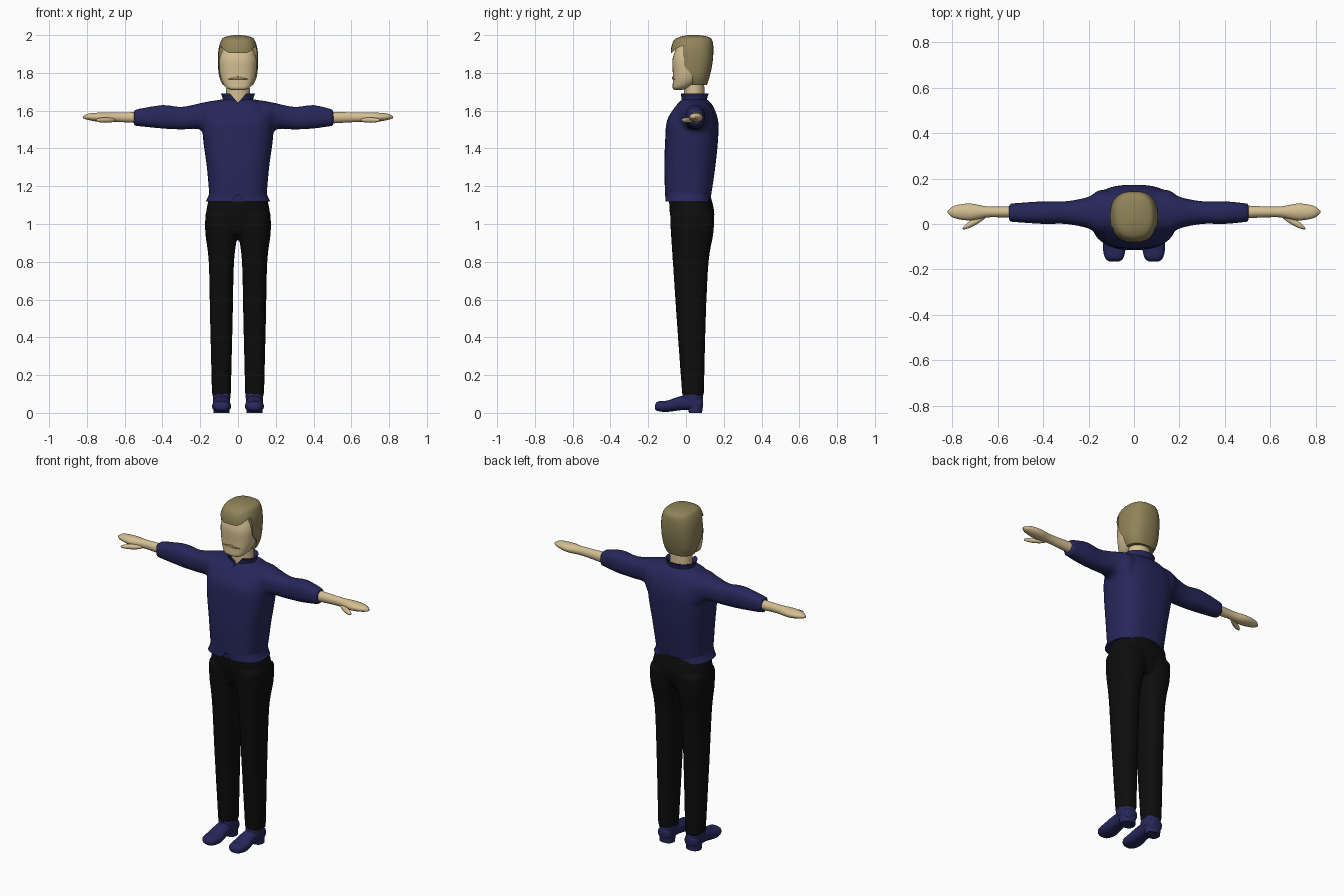
import bpy, bmesh
from math import cos, sin, tau

cube = bpy.data.objects.get("Cube")
if cube:
    bpy.data.objects.remove(cube, do_unlink=True)


def material(name, red, green, blue):
    mat = bpy.data.materials.new(name)
    mat.use_nodes = True
    colour = (red, green, blue, 1)
    mat.diffuse_color = colour
    mat.node_tree.nodes["Principled BSDF"].inputs["Base Color"].default_value = colour
    return mat


NAVY = material("navy cloth", .02, .02, .105)
BLACK = material("black cloth", .004, .004, .004)
SKIN = material("skin", .66, .52, .29)
HAIR = material("dark blond hair", .28, .23, .1)
LIPS = material("lips", .36, .25, .11)
SIDES = {"left": 1, "right": -1}


def spline(before, start, end, after, t):
    """Smooth curve from start to end, with the slope taken from the neighbours."""
    values = []
    for a, b, c, d in zip(before, start, end, after):
        slope_in, slope_out = (c - a) / 2, (d - b) / 2
        ease = t * t * (3 - 2 * t)
        values.append(b + (c - b) * ease + slope_in * t * (1 - t) ** 2
                      - slope_out * t * t * (1 - t))
    return values


def signed_pow(value, exponent):
    return abs(value) ** exponent * (1 if value >= 0 else -1)


def loft(bm, axis, rings, middle=0, side=1, power=2.4, steps=4, count=32):
    """Skin rounded rings (position, half width, low, high) placed along an axis.

    The width is centred on middle; side mirrors the part in x."""
    last = len(rings) - 1
    sections = []
    for i in range(last):
        around = [rings[max(0, min(last, i + k))] for k in (-1, 0, 1, 2)]
        sections += [spline(*around, step / steps) for step in range(steps)]
    sections.append(rings[-1])
    loops = []
    for place, half, low, high in sections:
        loop = []
        for k in range(count):
            angle = tau * k / count
            u = middle + half * signed_pow(cos(angle), 2 / power)
            v = (low + high) / 2 + (high - low) / 2 * signed_pow(sin(angle), 2 / power)
            x, y, z = {"x": (place, u, v), "y": (u, place, v), "z": (u, v, place)}[axis]
            loop.append(bm.verts.new((x * side, y, z)))
        loops.append(loop)
    for lower, upper in zip(loops, loops[1:]):
        for k in range(count):
            bm.faces.new((lower[k - 1], lower[k], upper[k], upper[k - 1]))
    bm.faces.new(loops[0])
    bm.faces.new(loops[-1])


def smooth(ob):
    bpy.ops.object.select_all(action="DESELECT")
    ob.select_set(True)
    bpy.context.view_layer.objects.active = ob
    bpy.ops.object.shade_smooth_by_angle(angle=.8)


def finish(name, bm, mat):
    bmesh.ops.recalc_face_normals(bm, faces=bm.faces)
    mesh = bpy.data.meshes.new(name)
    bm.to_mesh(mesh)
    bm.free()
    mesh.materials.append(mat)
    ob = bpy.data.objects.new(name, mesh)
    bpy.context.collection.objects.link(ob)
    smooth(ob)
    return ob


def part(name, mat, axis, rings, **options):
    bm = bmesh.new()
    loft(bm, axis, rings, **options)
    return finish(name, bm, mat)


def apply(ob, kind, **settings):
    mod = ob.modifiers.new(kind.title(), kind)
    for key, value in settings.items():
        setattr(mod, key, value)
    bpy.context.view_layer.objects.active = ob
    bpy.ops.object.modifier_apply(modifier=mod.name)


def blend(ob):
    """Fuse overlapping volumes into one soft surface."""
    apply(ob, "REMESH", mode="VOXEL", voxel_size=.01)
    apply(ob, "SMOOTH", factor=.5, iterations=5)
    smooth(ob)


def cut(ob, axis, outline, start, end):
    """Cut away a prism: an outline in (y, z) run along x, or in (x, z) run along y."""
    bm = bmesh.new()
    near, far = [[bm.verts.new((d, u, v) if axis == "x" else (u, d, v)) for u, v in outline]
                 for d in (start, end)]
    for k in range(len(outline)):
        bm.faces.new((near[k - 1], near[k], far[k], far[k - 1]))
    bm.faces.new(near)
    bm.faces.new(far)
    cutter = finish("cutter", bm, ob.data.materials[0])
    cutter.hide_render = True
    apply(ob, "BOOLEAN", operation="DIFFERENCE", object=cutter, solver="EXACT")
    bpy.data.objects.remove(cutter, do_unlink=True)
    smooth(ob)


# Shirt: torso and both sleeves fused, the right sleeve a little longer
bm = bmesh.new()
loft(bm, "z", [(1.13, .15, -.11, .13), (1.3, .165, -.115, .155), (1.45, .185, -.11, .17),
               (1.55, .185, -.1, .17), (1.63, .14, -.05, .14), (1.66, .09, -.02, .11)],
     power=2.7)
for name, side in SIDES.items():
    cuff = .505 if name == "left" else .55
    loft(bm, "x", [(.08, .09, 1.44, 1.66), (.15, .1, 1.44, 1.65), (.2, .07, 1.5, 1.64),
                   (.3, .05, 1.5, 1.62), (.4, .05, 1.505, 1.63), (cuff, .04, 1.52, 1.605)],
         middle=.05, side=side)
shirt = finish("shirt", bm, NAVY)
blend(shirt)

# Flared hem with a notch at the front
hem = part("shirt_hem", NAVY, "z", [(1.12, .17, -.11, .13), (1.14, .16, -.11, .13),
                                    (1.17, .15, -.11, .13)], power=2.7)
for ob in (shirt, hem):
    cut(ob, "y", [(-.05, 1.1), (.05, 1.1), (0, 1.16)], -.3, -.09)

# Collar, rolled outward and open at the front
collar = part("collar", NAVY, "z", [(1.63, .09, -.03, .115), (1.66, .08, -.025, .11),
                                    (1.69, .09, -.035, .12), (1.68, .08, -.02, .11),
                                    (1.64, .065, -.01, .1)], power=2, steps=2)
for ob in (collar, shirt):
    cut(ob, "y", [(0, 1.64), (.05, 1.7), (-.05, 1.7)], -.2, .01)

# Trousers: pelvis and both legs fused
bm = bmesh.new()
loft(bm, "z", [(.95, .15, -.06, .12), (1.05, .17, -.085, .15), (1.15, .15, -.09, .13)])
for side in SIDES.values():
    loft(bm, "z", [(.09, .05, -.02, .095), (.5, .06, -.05, .105), (.8, .067, -.07, .12),
                   (.95, .085, -.08, .145), (1.05, .085, -.085, .15)],
         middle=.088, side=side)
trousers = finish("trousers", bm, BLACK)
blend(trousers)

for name, side in SIDES.items():
    # Forearm running into a flat hand, with the thumb held forward
    part(name + "_forearm_and_hand", SKIN, "x",
         [(.46, .03, 1.53, 1.595), (.63, .023, 1.54, 1.59), (.72, .037, 1.54, 1.59),
          (.79, .027, 1.55, 1.585), (.82, .005, 1.56, 1.57)],
         middle=.053, side=side, power=2)
    thumb = bmesh.new()
    bmesh.ops.create_uvsphere(thumb, u_segments=16, v_segments=10, radius=1)
    for v in thumb.verts:
        x, y, z = v.co
        v.co = (side * (.7 + .055 * x), .01 - .03 * x + .016 * y, 1.55 + .014 * z)
    finish(name + "_thumb", thumb, SKIN)

    # Shoe, with the ankle and heel
    part(name + "_shoe", NAVY, "y",
         [(-.165, .02, .02, .04), (-.15, .04, .01, .06), (-.1, .05, .005, .065),
          (-.02, .042, .015, .09), (.07, .042, .015, .09), (.09, .03, .03, .08)],
         middle=.087, side=side)
    part(name + "_ankle", NAVY, "z", [(.05, .044, -.025, .09), (.11, .048, -.017, .09)],
         middle=.087, side=side)
    part(name + "_heel", NAVY, "z", [(0, .042, .015, .085), (.05, .042, .01, .09)],
         middle=.087, side=side)

# Neck and head
part("neck", SKIN, "z", [(1.62, .066, -.01, .1), (1.78, .06, -.01, .095)], power=2)
part("head", SKIN, "z", [(1.71, .035, -.06, -.02), (1.72, .06, -.07, .01),
                         (1.75, .082, -.07, .06), (1.8, .097, -.07, .1),
                         (1.88, .1, -.07, .12), (1.96, .07, -.04, .1)], power=2.5)
lip_rings = [(s * .028, -abs(s), s) for s in (-2, -1, 0, 1, 2)]
part("mouth", LIPS, "x", [(x, .004, 1.765, 1.78 + drop * .006) for x, drop, s in lip_rings],
     middle=-.07, power=2)
mouth = bpy.data.objects["mouth"]
for v in mouth.data.vertices:
    v.co.y += 3 * v.co.x ** 2

# Hair, cut back around the face
hair = part("hair", HAIR, "z", [(1.735, .08, -.03, .11), (1.78, .1, -.06, .125),
                                (1.85, .106, -.075, .14), (1.92, .104, -.08, .145),
                                (1.97, .09, -.065, .14), (1.99, .07, -.035, .12),
                                (2, .02, .01, .07)], power=2.5)
cut(hair, "x", [(-.2, 1.9), (-.075, 1.905), (-.05, 1.93), (-.015, 1.945), (-.01, 1.84),
                (.03, 1.79), (.035, 1.7), (-.2, 1.7)], -.3, .3)
